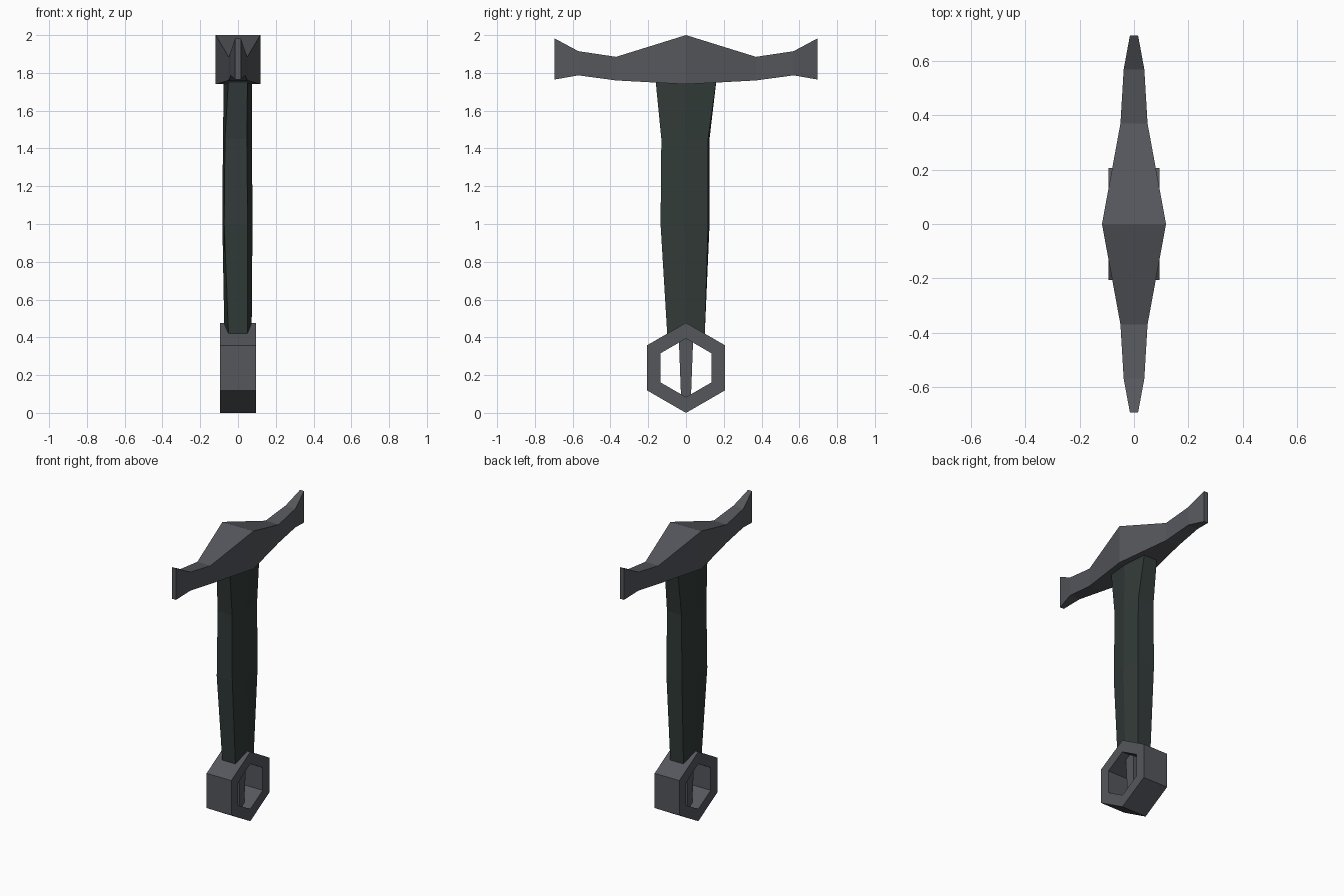
import bpy, bmesh, math

if "Cube" in bpy.data.objects:
    bpy.data.objects.remove(bpy.data.objects["Cube"])


def material(name, rgb):
    m = bpy.data.materials.new(name)
    m.diffuse_color = (*rgb, 1)
    m.use_nodes = True
    m.node_tree.nodes["Principled BSDF"].inputs["Base Color"].default_value = m.diffuse_color
    return m


steel = material("dark_steel", (0.090, 0.095, 0.107))
leather = material("green_black_leather", (0.031, 0.043, 0.040))


def loft(name, rings, mat, closed=False):
    """Skin matching rings of points; cap the ends, or join last to first."""
    bm = bmesh.new()
    loops = [[bm.verts.new(p) for p in ring] for ring in rings]
    pairs = list(zip(loops, loops[1:]))
    if closed:
        pairs.append((loops[-1], loops[0]))
    else:
        bm.faces.new(loops[0])
        bm.faces.new(loops[-1])
    n = len(loops[0])
    for a, b in pairs:
        for i in range(n):
            j = (i + 1) % n
            bm.faces.new((a[i], a[j], b[j], b[i]))
    bmesh.ops.recalc_face_normals(bm, faces=bm.faces)
    mesh = bpy.data.meshes.new(name)
    bm.to_mesh(mesh)
    bm.free()
    mesh.materials.append(mat)
    obj = bpy.data.objects.new(name, mesh)
    bpy.context.collection.objects.link(obj)
    return obj


# Crossguard: rectangular sections along y (y, half width, bottom, top)
half = [(0, 0.118, 1.74, 2.0), (0.37, 0.05, 1.76, 1.885),
        (0.57, 0.038, 1.787, 1.915), (0.695, 0.015, 1.765, 1.982)]
stations = [(-y, w, b, t) for y, w, b, t in half[:0:-1]] + half
loft("crossguard",
     [[(-w, y, b), (w, y, b), (w, y, t), (-w, y, t)] for y, w, b, t in stations],
     steel)


# Grip: flattened hexagonal sections, slightly twisted and off-centre midway
def grip_ring(z, ridge, flat, depth, twist=0, dx=0, dy=0):
    pts = [(ridge, 0), (flat, depth), (-flat, depth),
           (-ridge, 0), (-flat, -depth), (flat, -depth)]
    c, s = math.cos(twist), math.sin(twist)
    return [(x * c + y * s + dx, y * c - x * s + dy, z) for x, y in pts]


loft("grip", [grip_ring(0.41, 0.072, 0.05, 0.099),
              grip_ring(1.0, 0.080, 0.062, 0.126, 0.065, -0.003, -0.005),
              grip_ring(1.45, 0.077, 0.058, 0.124, 0.065, -0.003, -0.003),
              grip_ring(1.77, 0.075, 0.05, 0.162)], leather)


# Pommel: hexagonal ring with a hexagonal hole through it along x
def hexagon(x, r):
    return [(x, r * math.sin(i * math.pi / 3), 0.2385 + r * math.cos(i * math.pi / 3))
            for i in range(6)]


loft("pommel_ring", [hexagon(-0.094, 0.2385), hexagon(0.094, 0.2385),
                     hexagon(0.094, 0.155), hexagon(-0.094, 0.155)], steel, closed=True)

# Tapered tang crossing the pommel hole
loft("tang", [[(-a, -b, z), (a, -b, z), (a, b, z), (-a, b, z)]
              for z, a, b in ((0.05, 0.028, 0.025), (0.42, 0.036, 0.039))], steel)
